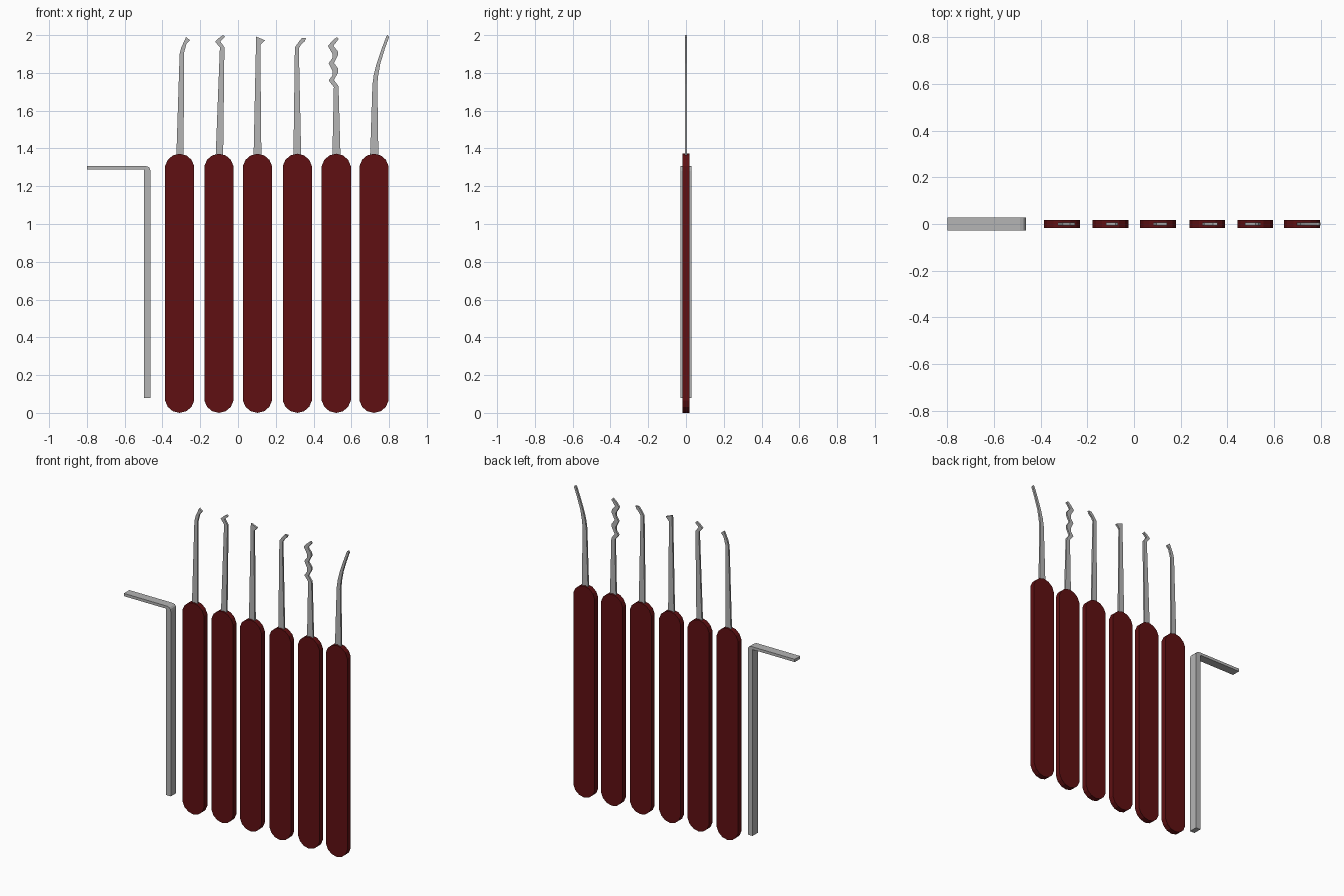
import bpy, bmesh


def material(name, rgb):
    m = bpy.data.materials.new(name)
    m.diffuse_color = (*rgb, 1)
    return m


MAROON = material("maroon_grip", (0.115, 0.005, 0.006))
STEEL = material("grey_steel", (0.46, 0.46, 0.46))


def plate(name, outline, half, mat):
    """Extrude an x/z outline to a flat plate of thickness 2 * half."""
    bm = bmesh.new()
    face = bm.faces.new([bm.verts.new((x, -half, z)) for x, z in outline])
    ext = bmesh.ops.extrude_face_region(bm, geom=[face])
    moved = [v for v in ext["geom"] if isinstance(v, bmesh.types.BMVert)]
    bmesh.ops.translate(bm, verts=moved, vec=(0, 2 * half, 0))
    bmesh.ops.recalc_face_normals(bm, faces=bm.faces)
    me = bpy.data.meshes.new(name)
    bm.to_mesh(me)
    bm.free()
    me.materials.append(mat)
    ob = bpy.data.objects.new(name, me)
    bpy.context.collection.objects.link(ob)
    return ob


# Handle outline: a long bar with domed ends, mirrored in x and z
H = 1.372
quarter = [(0.077, 0.065), (0.063, 0.032), (0.036, 0.009), (0.0, 0.0)]
right = quarter[::-1] + [(x, H - z) for x, z in quarter]
handle = right + [(-x, z) for x, z in right[-2:0:-1]]

# Pick outlines (left edge upwards, round the tip, right edge downwards)
picks = {
    "half_round_pick": (-0.309, [
        (-0.327, 1.34), (-0.309, 1.90), (-0.300, 1.935), (-0.275, 1.99), (-0.254, 1.973),
        (-0.273, 1.953), (-0.286, 1.905), (-0.288, 1.34)]),
    "snake_tip_pick": (-0.101, [
        (-0.119, 1.34), (-0.096, 1.935), (-0.121, 1.966), (-0.098, 1.987), (-0.079, 2.0),
        (-0.069, 1.991), (-0.094, 1.967), (-0.072, 1.936), (-0.079, 1.34)]),
    "hook_pick": (0.103, [
        (0.082, 1.34), (0.096, 1.992), (0.142, 1.973), (0.118, 1.948), (0.124, 1.34)]),
    "angled_pick": (0.314, [
        (0.293, 1.34), (0.301, 1.935), (0.322, 1.965), (0.338, 1.984), (0.359, 1.984),
        (0.354, 1.968), (0.334, 1.95), (0.322, 1.93), (0.335, 1.34)]),
    "wave_rake": (0.520, [
        (0.499, 1.34), (0.507, 1.725), (0.480, 1.760), (0.499, 1.785), (0.501, 1.809),
        (0.480, 1.851), (0.499, 1.878), (0.501, 1.899), (0.476, 1.942), (0.497, 1.968),
        (0.522, 1.989), (0.533, 1.980), (0.505, 1.943), (0.528, 1.915), (0.530, 1.895),
        (0.508, 1.853), (0.530, 1.822), (0.530, 1.803), (0.508, 1.762), (0.532, 1.73),
        (0.543, 1.34)]),
    "curved_pick": (0.720, [
        (0.699, 1.34), (0.712, 1.74), (0.719, 1.79), (0.733, 1.846), (0.760, 1.926),
        (0.786, 1.995), (0.793, 2.0), (0.800, 1.99), (0.777, 1.926), (0.754, 1.851),
        (0.743, 1.79), (0.738, 1.74), (0.744, 1.34)]),
}
for name, (cx, outline) in picks.items():
    plate(name + "_handle", [(x + cx, z) for x, z in handle], 0.0175, MAROON)
    plate(name + "_blade", outline, 0.006, STEEL)

# Tension wrench: an L-shaped bar with a rounded outer corner
plate("tension_wrench", [
    (-0.80, 1.307), (-0.488, 1.307), (-0.473, 1.302), (-0.466, 1.293), (-0.463, 1.28),
    (-0.463, 0.08), (-0.497, 0.08), (-0.497, 1.289), (-0.80, 1.289)], 0.028, STEEL)
